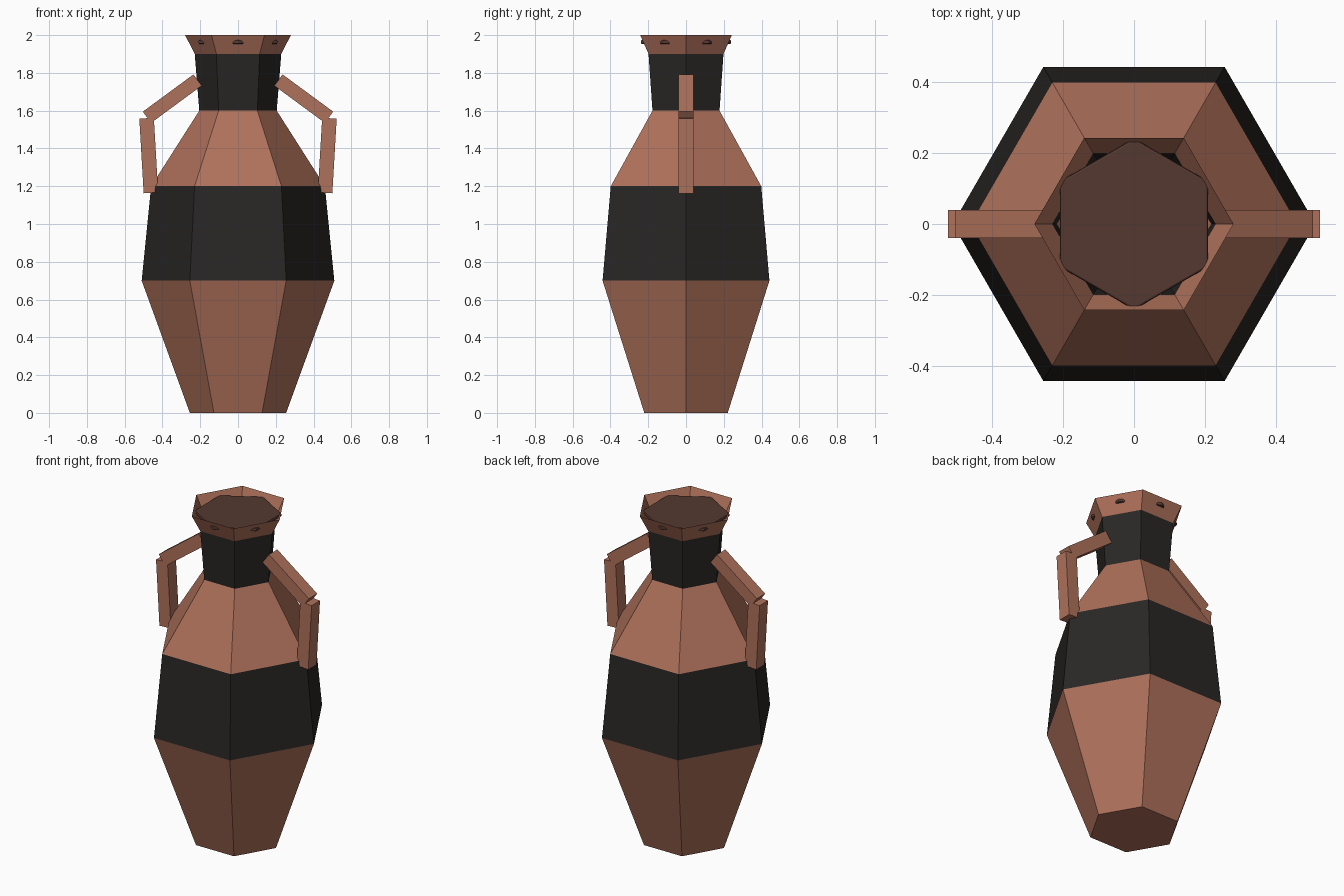
import bpy, bmesh, math
from mathutils import Vector, Matrix

if "Cube" in bpy.data.objects:
    bpy.data.objects.remove(bpy.data.objects["Cube"])


def material(name, rgb):
    m = bpy.data.materials.new(name)
    m.diffuse_color = (*rgb, 1)
    m.use_nodes = True
    m.node_tree.nodes["Principled BSDF"].inputs["Base Color"].default_value = m.diffuse_color
    return m


clay = material("clay", (0.43, 0.165, 0.105))
glaze = material("black_glaze", (0.022, 0.020, 0.018))
dark = material("dark_contents", (0.09, 0.04, 0.03))


def add_object(name, bm, mat):
    me = bpy.data.meshes.new(name)
    bm.to_mesh(me)
    bm.free()
    me.materials.append(mat)
    ob = bpy.data.objects.new(name, me)
    bpy.context.collection.objects.link(ob)
    return ob


def hex_ring(bm, r, z, turn=0.0):
    return [bm.verts.new((r * math.cos(turn + i * math.pi / 3),
                          r * math.sin(turn + i * math.pi / 3), z)) for i in range(6)]


def band(name, lower, upper, mat, turn=0.0, floor=False, top=False):
    """Six-sided tapered band between two (radius, height) rings."""
    bm = bmesh.new()
    a, b = hex_ring(bm, *lower, turn), hex_ring(bm, *upper, turn)
    for i in range(6):
        j = (i + 1) % 6
        bm.faces.new((a[i], a[j], b[j], b[i]))
    if floor:
        bm.faces.new(a[::-1])
    if top:
        bm.faces.new(b)
    return add_object(name, bm, mat)


# Vessel walls: thin six-sided bands, open at the mouth
profile = [(0.255, 0.0), (0.51, 0.7), (0.46, 1.2), (0.205, 1.6), (0.229, 1.9), (0.28, 2.0)]
bands = [("lower_body", clay), ("belly", glaze), ("shoulder", clay),
         ("neck", glaze), ("lip", clay)]
for i, (name, mat) in enumerate(bands):
    band(name, profile[i], profile[i + 1], mat, floor=(i == 0))

# Dark surface in the mouth, turned so its corners just pierce the lip
fill = band("mouth_fill", (0.241, 1.953), (0.241, 1.973), dark,
            turn=math.pi / 6, floor=True, top=True)
bev = fill.modifiers.new("soft_edge", 'BEVEL')
bev.width = 0.006
bev.segments = 2


def bar(name, p, q, thick, width):
    """Square bar between two points in the xz plane."""
    p, q = Vector(p), Vector(q)
    d = q - p
    bm = bmesh.new()
    bmesh.ops.create_cube(bm, size=1)
    bmesh.ops.scale(bm, vec=(thick, width, d.length), verts=bm.verts)
    rot = Matrix.Rotation(math.atan2(d.x, d.z), 4, 'Y')
    bmesh.ops.transform(bm, matrix=Matrix.Translation((p + q) / 2) @ rot, verts=bm.verts)
    return add_object(name, bm, clay)


# Handles: two bars on each side
for side, s in (("left", -1), ("right", 1)):
    bar(f"{side}_handle_upper", (s * 0.214, 0, 1.762), (s * 0.482, 0, 1.565), 0.074, 0.08)
    bar(f"{side}_handle_lower", (s * 0.461, 0, 1.165), (s * 0.484, 0, 1.56), 0.077, 0.08)
